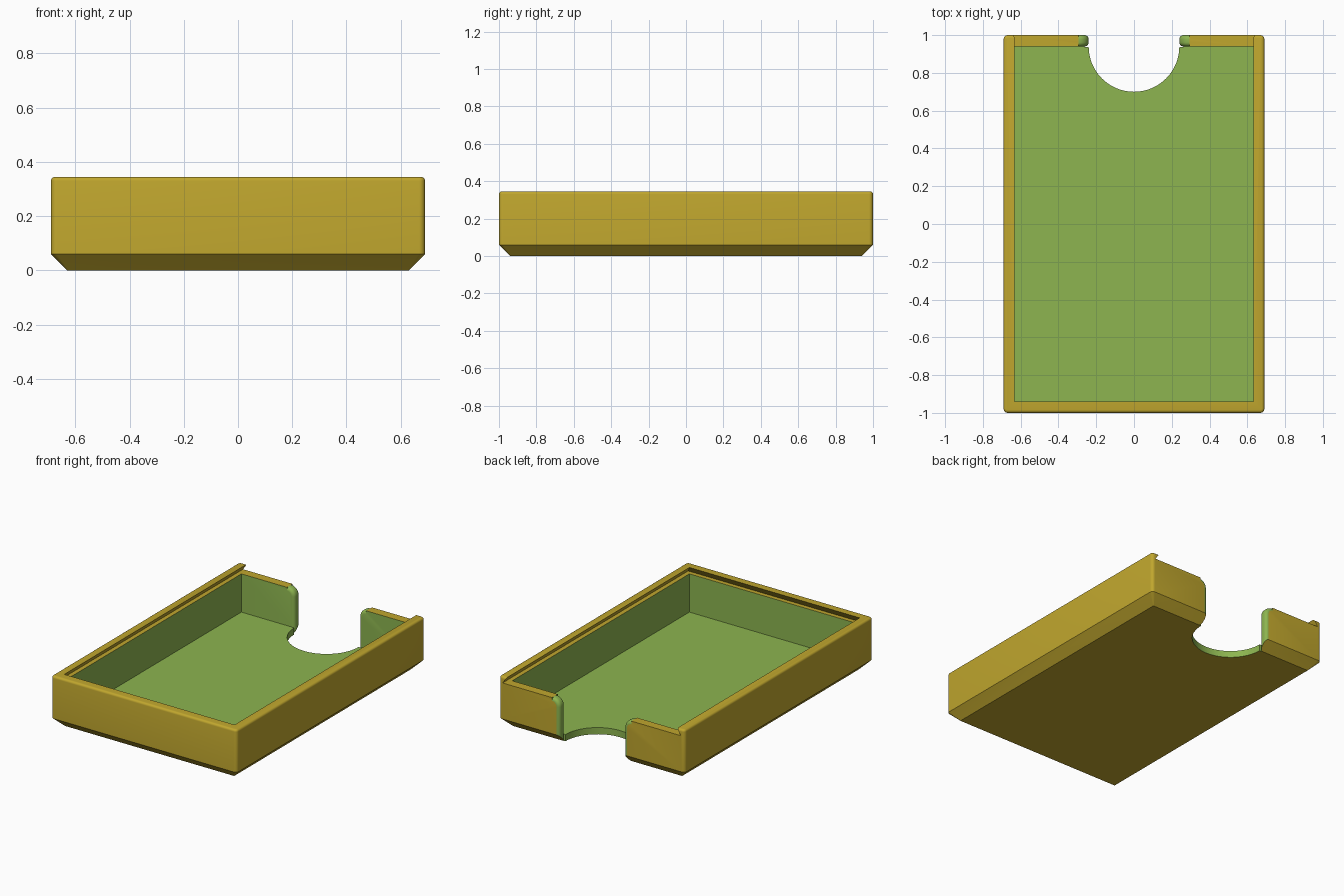
import bpy, bmesh, math

if "Cube" in bpy.data.objects:
    bpy.data.objects.remove(bpy.data.objects["Cube"])

W, L, H = 0.69, 1.0, 0.345        # half width, half length, height
IW, IL = 0.633, 0.94              # inner half width and half length
FLOOR, LEDGE, CHAMFER = 0.045, 0.302, 0.06
NOTCH = 0.24                      # thumb notch radius


def material(name, color):
    m = bpy.data.materials.new(name)
    m.diffuse_color = (*color, 1)
    m.use_nodes = True
    m.node_tree.nodes["Principled BSDF"].inputs["Base Color"].default_value = m.diffuse_color
    return m


gold = material("gold", (0.53, 0.385, 0.027))
green = material("green", (0.266, 0.462, 0.08))


def loft(name, rings, mat):
    """Closed solid through rings with equal point counts."""
    bm = bmesh.new()
    rows = [[bm.verts.new(p) for p in ring] for ring in rings]
    n = len(rows[0])
    for a, b in zip(rows, rows[1:]):
        for i in range(n):
            j = (i + 1) % n
            bm.faces.new((a[i], a[j], b[j], b[i]))
    bm.faces.new(rows[0][::-1])
    bm.faces.new(rows[-1])
    bmesh.ops.recalc_face_normals(bm, faces=bm.faces)
    me = bpy.data.meshes.new(name)
    bm.to_mesh(me)
    bm.free()
    me.materials.append(mat)
    ob = bpy.data.objects.new(name, me)
    bpy.context.collection.objects.link(ob)
    return ob


def rounded_rect(inset, r, z, steps=6):
    pts = []
    for k, (sx, sy) in enumerate([(1, 1), (-1, 1), (-1, -1), (1, -1)]):
        for i in range(steps + 1):
            a = math.pi / 2 * (k + i / steps)
            pts.append((sx * (W - inset - r) + r * math.cos(a),
                        sy * (L - inset - r) + r * math.sin(a), z))
    return pts


def rect(x, y0, y1, z):
    return [(-x, y0, z), (x, y0, z), (x, y1, z), (-x, y1, z)]


# outer tray body: chamfered base, rounded upright corners and top edge
R = 0.015
rings = [rounded_rect(CHAMFER, 0.004, 0), rounded_rect(0, 0.022, CHAMFER)]
for i in range(5):
    a = math.pi / 2 * i / 4
    inset = R * (1 - math.cos(a))
    rings.append(rounded_rect(inset, 0.022 - inset, H - R + R * math.sin(a)))
tray = loft("tray", rings, gold)

# dovetail lid slot, open at the back
slope = 0.030 / (H - LEDGE)
slot = []
for z in (LEDGE, H + 0.03):
    d = (H - z) * slope
    slot.append(rect(IW + d, -IL - d, 1.1, z))
lid_slot = loft("lid_slot_cutter", slot, gold)

# inner cavity
cavity = loft("cavity_cutter", [rect(IW, -IL, IL, FLOOR),
                                rect(IW, -IL, IL, LEDGE + 0.004)], green)

# half-round thumb hole in the floor
circle = [(NOTCH * math.cos(2 * math.pi * i / 64),
           IL + NOTCH * math.sin(2 * math.pi * i / 64)) for i in range(64)]
thumb_hole = loft("thumb_hole_cutter",
                  [[(x, y, z) for x, y in circle] for z in (-0.1, 0.2)], green)

# opening through the back wall, leaving rounded wall ends
r, flare = 0.022, 0.055


def gap_section(y, d):
    half = [(NOTCH + d, -0.1)]
    for i in range(9):
        a = math.pi / 2 * i / 8
        half.append((NOTCH + flare - (flare - d) * math.cos(a),
                     LEDGE - flare + (flare - d) * math.sin(a)))
    half.append((NOTCH + flare, 0.5))
    return [(x, y, z) for x, z in half] + [(-x, y, z) for x, z in half[::-1]]


ends = [(r * (1 - math.sin(a)), r * (1 - math.cos(a)))
        for a in [math.pi / 2 * i / 5 for i in range(6)]]
sections = [gap_section(IL - 0.002, r)]
sections += [gap_section(IL + t, d) for d, t in ends]
sections += [gap_section(L - t, d) for d, t in ends[::-1]]
sections.append(gap_section(L + 0.02, r))
wall_gap = loft("wall_gap_cutter", sections, green)

# cut everything out of the tray
bpy.context.view_layer.objects.active = tray
tray.select_set(True)
for cutter in (lid_slot, cavity, thumb_hole, wall_gap):
    cutter.hide_render = True
    mod = tray.modifiers.new(cutter.name, 'BOOLEAN')
    mod.operation = 'DIFFERENCE'
    mod.solver = 'EXACT'
    mod.material_mode = 'TRANSFER'
    mod.object = cutter
    bpy.ops.object.modifier_apply(modifier=mod.name)
    bpy.data.objects.remove(cutter)

bpy.ops.object.shade_smooth_by_angle(angle=math.radians(30))
